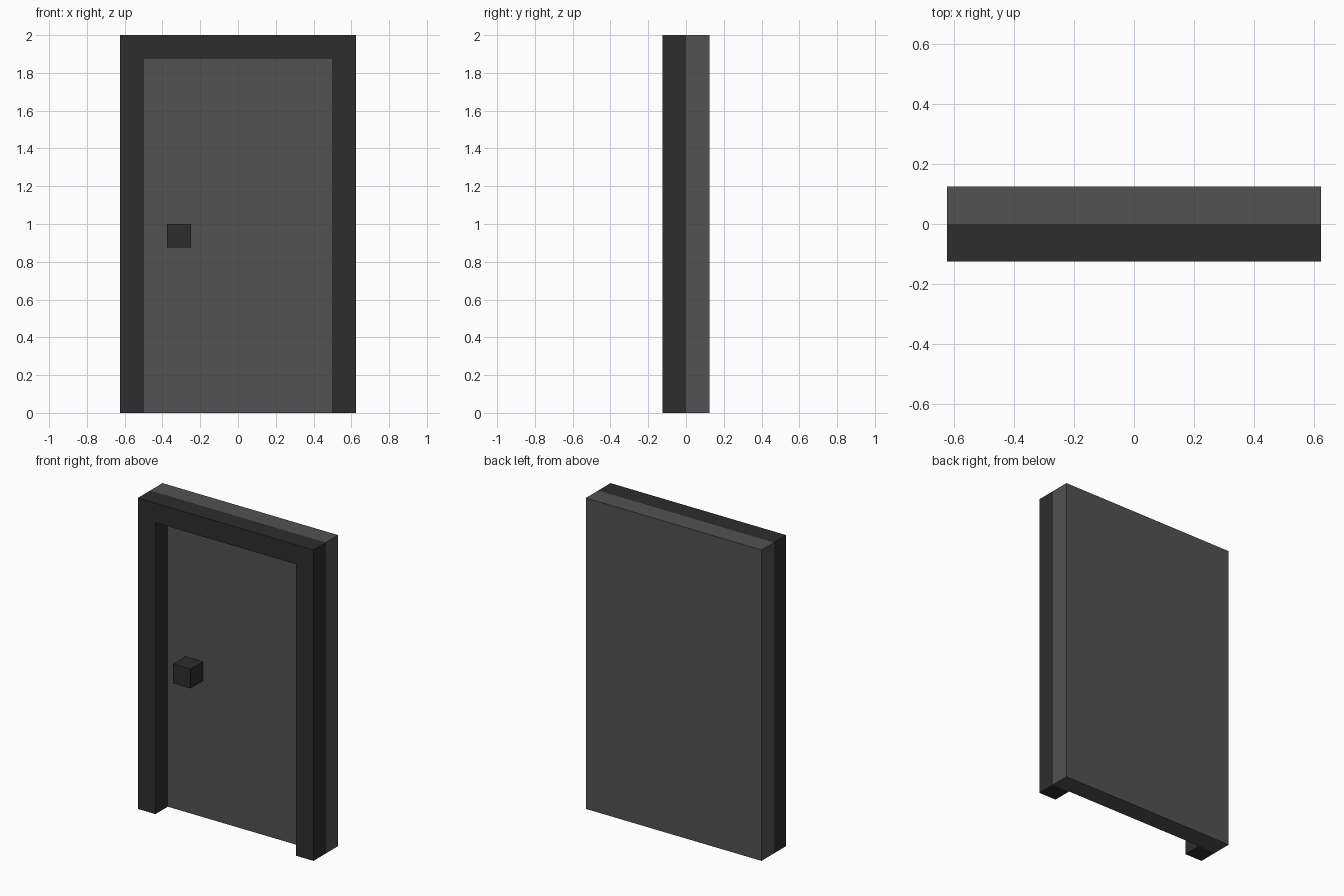
import bpy
import bmesh
from mathutils import Vector

if "Cube" in bpy.data.objects:
    bpy.data.objects.remove(bpy.data.objects["Cube"])


def make_material(name, value):
    mat = bpy.data.materials.new(name)
    mat.diffuse_color = (value, value, value, 1.0)
    mat.use_nodes = True
    mat.node_tree.nodes["Principled BSDF"].inputs["Base Color"].default_value = mat.diffuse_color
    return mat


def extrude_profile(name, profile, y0, y1, mat):
    """Extrude an (x, z) outline from y0 (front) to y1 (back)."""
    bm = bmesh.new()
    front = bm.faces.new([bm.verts.new((x, y0, z)) for x, z in profile])
    result = bmesh.ops.extrude_face_region(bm, geom=[front], use_keep_orig=True)
    moved = [g for g in result["geom"] if isinstance(g, bmesh.types.BMVert)]
    bmesh.ops.translate(bm, verts=moved, vec=Vector((0, y1 - y0, 0)))
    bmesh.ops.recalc_face_normals(bm, faces=bm.faces)
    mesh = bpy.data.meshes.new(name)
    bm.to_mesh(mesh)
    bm.free()
    mesh.materials.append(mat)
    obj = bpy.data.objects.new(name, mesh)
    bpy.context.collection.objects.link(obj)
    return obj


def rectangle(x0, x1, z0, z1):
    return [(x0, z0), (x1, z0), (x1, z1), (x0, z1)]


WIDTH, HEIGHT, DEPTH = 1.25, 2.0, 0.25
BORDER = 0.125
half, inner = WIDTH / 2, WIDTH / 2 - BORDER

dark_grey = make_material("dark grey", 0.0262)
mid_grey = make_material("mid grey", 0.0844)

# Door slab: the full back half of the thickness
extrude_profile("door_panel", rectangle(-half, half, 0, HEIGHT),
                0, DEPTH / 2, mid_grey)

# Frame: one arch outline, open at the floor
right_side = [(inner, 0), (half, 0), (half, HEIGHT)]
left_side = [(-half, HEIGHT), (-half, 0), (-inner, 0)]
lintel = [(-inner, HEIGHT - BORDER), (inner, HEIGHT - BORDER)]
extrude_profile("door_frame", right_side + left_side + lintel,
                -DEPTH / 2, 0, dark_grey)

# Knob: small cube level with the front of the frame
extrude_profile("door_knob", rectangle(-0.375, -0.25, 0.875, 1.0),
                -DEPTH / 2, 0, dark_grey)
